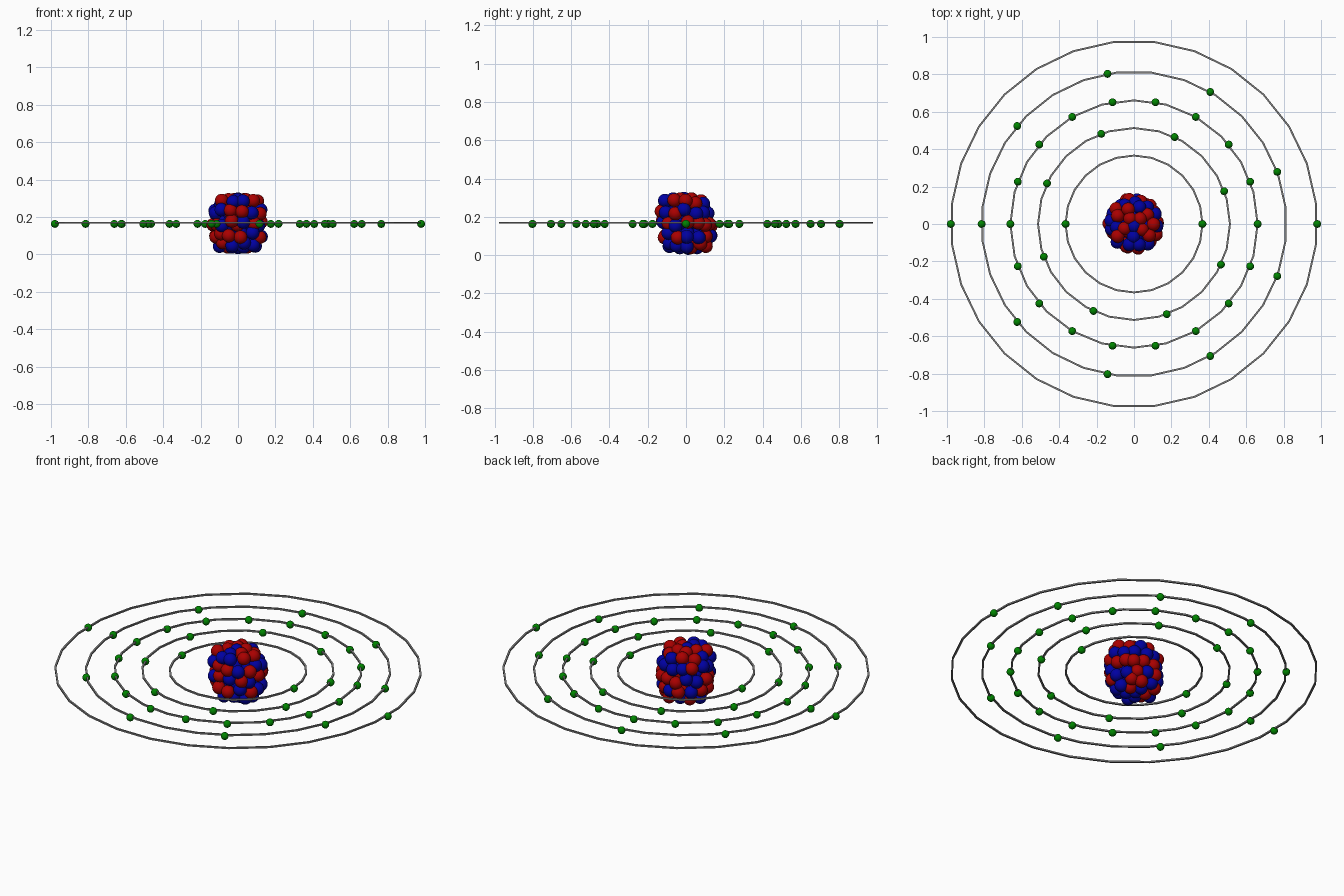
import bpy, bmesh, math, random
from mathutils import Vector

random.seed(4)
cube = bpy.data.objects.get("Cube")
if cube:
    bpy.data.objects.remove(cube, do_unlink=True)


def material(name, rgb):
    m = bpy.data.materials.new(name)
    m.use_nodes = True
    m.diffuse_color = (*rgb, 1)
    bsdf = next(n for n in m.node_tree.nodes if n.type == 'BSDF_PRINCIPLED')
    bsdf.inputs["Base Color"].default_value = (*rgb, 1)
    return m


red = material("red", (0.40, 0, 0))
blue = material("blue", (0, 0, 0.36))
green = material("green", (0, 0.235, 0))
grey = material("grey", (0.22, 0.22, 0.22))


def add_object(name, mesh, loc=(0, 0, 0)):
    ob = bpy.data.objects.new(name, mesh)
    ob.location = loc
    bpy.context.collection.objects.link(ob)
    return ob


def ball_mesh(name, radius, mat):
    bm = bmesh.new()
    bmesh.ops.create_uvsphere(bm, u_segments=20, v_segments=12, radius=radius)
    for f in bm.faces:
        f.smooth = True
    mesh = bpy.data.meshes.new(name)
    bm.to_mesh(mesh)
    bm.free()
    mesh.materials.append(mat)
    return mesh


def polar(radius, degrees, z):
    a = math.radians(degrees)
    return Vector((radius * math.cos(a), radius * math.sin(a), z))


# Nucleus: layers of balls, R for proton and B for neutron
MID = 0.166
BALL = 0.036
LEAN = -0.09  # the pile leans slightly to the front as it rises
balls = {"R": ("proton", ball_mesh("proton", BALL, red)),
         "B": ("neutron", ball_mesh("neutron", BALL, blue))}
layers = [  # height from the middle, ring radius, start angle, colours
    (-0.129, 0.000, 0, "B"),
    (-0.126, 0.055, 20, "RBRBB"),
    (-0.114, 0.100, 0, "BRRBRBRBBB"),
    (-0.062, 0.126, 0, "BBRBRBRRRRRBR"),
    (0.000, 0.130, 0, "RRRRRBBRRBRBRB"),
    (0.062, 0.126, 0, "BBBBBRBBBRRBR"),
    (0.114, 0.102, 0, "RRBRRBRBBR"),
    (0.126, 0.055, 50, "RRRBR"),
    (0.129, 0.000, 0, "B"),
    (-0.060, 0.055, 0, "BBRBB"),
    (0.000, 0.060, 30, "BRBBRB"),
    (0.060, 0.055, 0, "BBBRB"),
]
for height, radius, start, colours in layers:
    for i, key in enumerate(colours):
        r = radius + random.uniform(-0.010, 0.003) * (radius > 0)
        angle = start + 360 * i / len(colours) + random.uniform(-5, 5)
        z = MID + height
        if abs(height) < 0.12:
            z += random.uniform(-0.013, 0.013)
        name, mesh = balls[key]
        add_object(name, mesh, polar(r, angle, z) + Vector((0, LEAN * height, 0)))


def orbit(name, radius, sides, turn, z, half_width=0.005, half_height=0.0045):
    """Thin square-section hoop, turned by a fraction of one side."""
    bm = bmesh.new()
    section = [(-1, -1), (1, -1), (1, 1), (-1, 1)]
    loops = [[bm.verts.new(polar(radius + u * half_width, 360 * (s + turn) / sides,
                                 v * half_height))
              for u, v in section] for s in range(sides)]
    for i, loop in enumerate(loops):
        following = loops[(i + 1) % sides]
        for j in range(4):
            k = (j + 1) % 4
            bm.faces.new((loop[j], following[j], following[k], loop[k]))
    bmesh.ops.recalc_face_normals(bm, faces=bm.faces)
    mesh = bpy.data.meshes.new(name)
    bm.to_mesh(mesh)
    bm.free()
    mesh.materials.append(grey)
    add_object(name, mesh, (0, 0, z))


# Orbits with their evenly spaced electrons
electron = ball_mesh("electron", 0.021, green)
shells = [  # radius, electron count, first angle, hoop sides, hoop turn
    (0.366, 2, 0, 24, 0),
    (0.513, 8, 20, 24, 0),
    (0.661, 18, 0, 24, 0),
    (0.815, 9, 20, 28, 0.5),
    (0.979, 2, 0, 28, 0.5),
]
for n, (radius, count, start, sides, turn) in enumerate(shells, 1):
    orbit(f"orbit_{n}", radius, sides, turn, 0.169)
    for i in range(count):
        add_object("electron", electron, polar(radius, start + 360 * i / count, 0.163))
